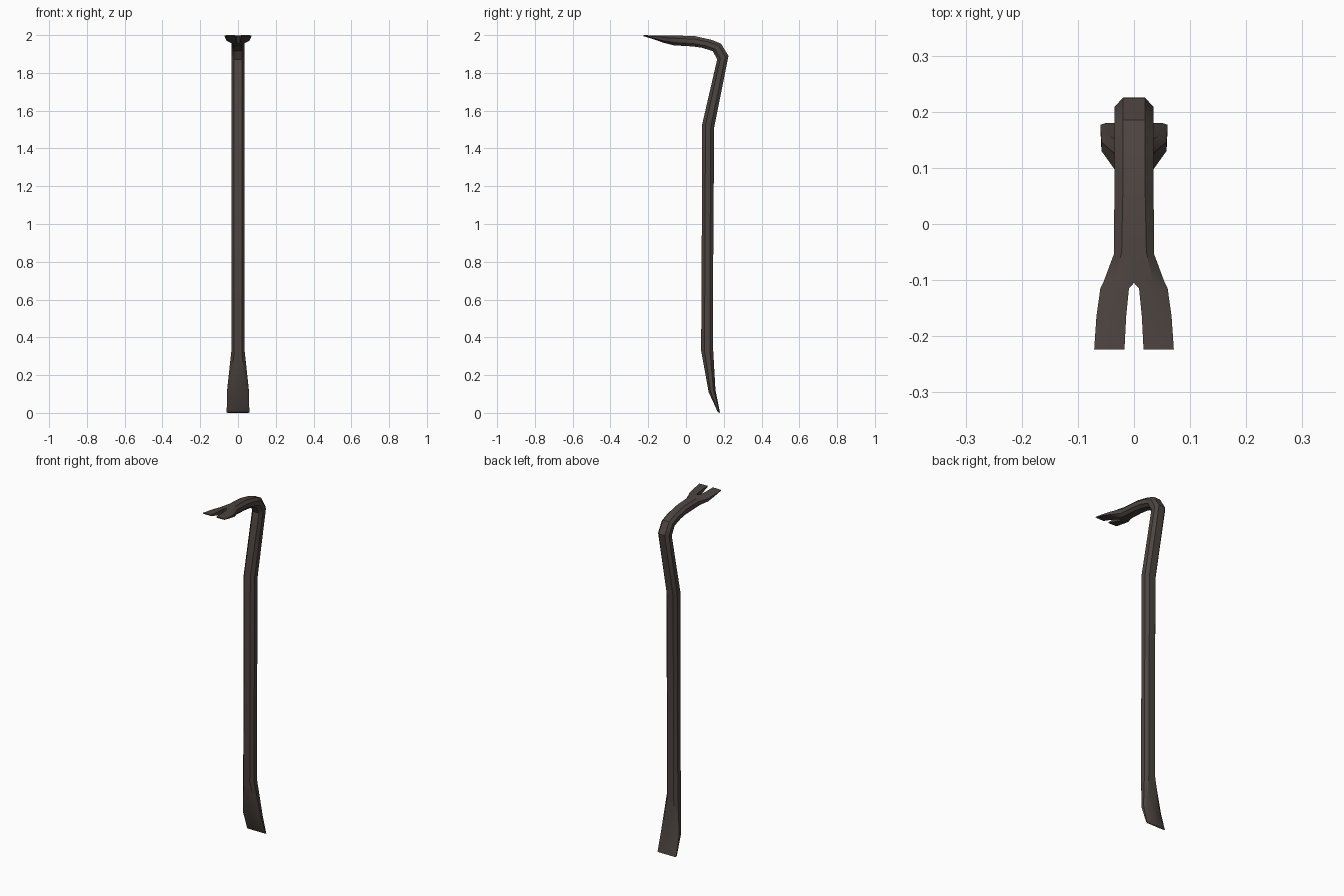
import bpy, bmesh
from mathutils import Vector

if "Cube" in bpy.data.objects:
    bpy.data.objects.remove(bpy.data.objects["Cube"])

iron = bpy.data.materials.new("dark iron")
iron.diffuse_color = (0.073, 0.058, 0.051, 1)
iron.use_nodes = True
iron.node_tree.nodes["Principled BSDF"].inputs["Base Color"].default_value = iron.diffuse_color

# Half sections along the bar, from chisel to claw tip:
# outer (y, z), inner (y, z), gap x, flat half width, side half width
SECTIONS = [
    ((.180, .00), (.168, .005), 0, .050, .060),     # chisel edge
    ((.156, .12), (.120, .11), 0, .042, .058),
    ((.144, .33), (.080, .33), 0, .020, .035),      # shaft
    ((.144, .80), (.083, .80), 0, .020, .035),
    ((.149, 1.51), (.085, 1.525), 0, .020, .035),
    ((.225, 1.89), (.165, 1.872), 0, .020, .035),   # bend
    ((.185, 1.955), (.142, 1.915), 0, .020, .035),
    ((.135, 1.975), (.085, 1.933), 0, .020, .035),
    ((.050, 1.994), (.035, 1.940), 0, .020, .035),
    ((-.050, 1.998), (-.065, 1.946), 0, .022, .036),
    ((-.105, 1.998), (-.105, 1.956), 0, .034, .055),  # crotch of the claw
    ((-.115, 1.998), (-.115, 1.958), .009, .036, .060),
    ((-.165, 1.998), (-.165, 1.976), .014, .044, .067),
    ((-.224, 2.0), (-.224, 1.994), .017, .060, .071),  # claw tip
]

bm = bmesh.new()
rings = []
for outer, inner, gap, flat, side in SECTIONS:
    o, i = Vector((0, *outer)), Vector((0, *inner))
    profile = [(gap, 0), (flat, 0), (side, .28), (side, .72), (flat, 1), (gap, 1)]
    rings.append([bm.verts.new(o.lerp(i, t) + Vector((x, 0, 0))) for x, t in profile])

# Skin between sections; the inner wall is closed only where the claw is split
for n, (a, b) in enumerate(zip(rings, rings[1:])):
    split = SECTIONS[n + 1][2] > 0
    for k in range(6 if split else 5):
        j = (k + 1) % 6
        bm.faces.new((a[k], a[j], b[j], b[k]))
bm.faces.new(rings[0])
bm.faces.new(rings[-1])
bmesh.ops.recalc_face_normals(bm, faces=bm.faces)

# Mirror the half across x = 0 and weld the seam
geom = bm.verts[:] + bm.edges[:] + bm.faces[:]
bmesh.ops.mirror(bm, geom=geom, axis='X', merge_dist=.0001)
bmesh.ops.remove_doubles(bm, verts=bm.verts, dist=.0001)
bmesh.ops.recalc_face_normals(bm, faces=bm.faces)

mesh = bpy.data.meshes.new("pry_bar")
bm.to_mesh(mesh)
bm.free()
mesh.materials.append(iron)
bar = bpy.data.objects.new("pry_bar", mesh)
bpy.context.collection.objects.link(bar)
bpy.context.view_layer.objects.active = bar
bar.select_set(True)
bpy.ops.object.shade_smooth_by_angle(angle=.6)
